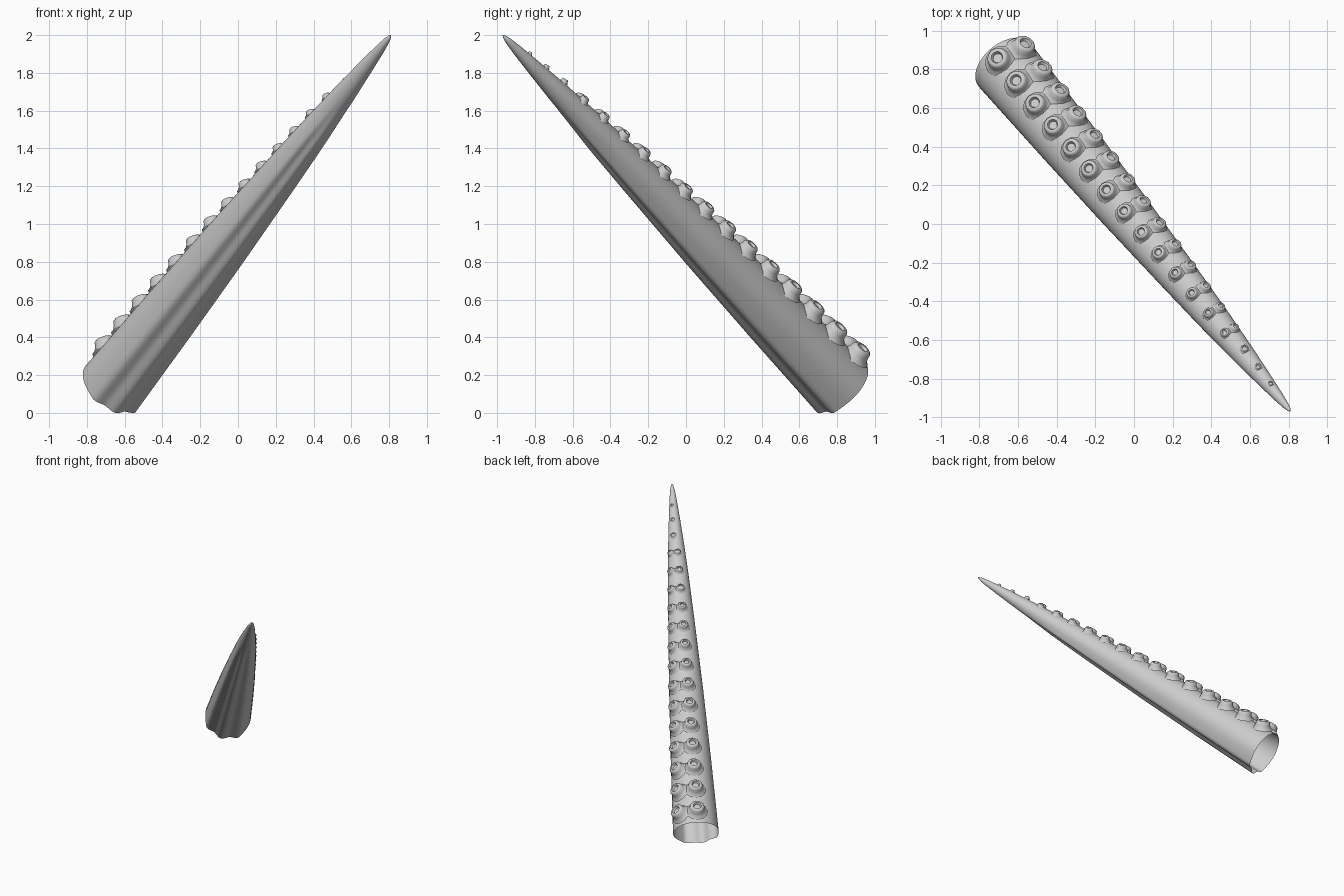
import bpy, bmesh, math
from mathutils import Vector

if "Cube" in bpy.data.objects:
    bpy.data.objects.remove(bpy.data.objects["Cube"])

BASE, TIP = Vector((-0.67, 0.825, 0.14)), Vector((0.81, -0.97, 2.0))
AXIS = (TIP - BASE).normalized()
LENGTH = (TIP - BASE).length
UP = Vector((-0.1, 0.67, 0.74))             # side that carries the suckers
UP = (UP - AXIS * UP.dot(AXIS)).normalized()
SIDE = AXIS.cross(UP)

skin = bpy.data.materials.new("pale grey skin")
skin.diffuse_color = (0.6, 0.6, 0.6, 1)
skin.use_nodes = True
skin.node_tree.nodes["Principled BSDF"].inputs["Base Color"].default_value = skin.diffuse_color

# (distance along the arm, radius)
PROFILE = [(0, .175), (.6, .155), (1.2, .131), (1.8, .101), (2.2, .079), (2.5, .058),
           (2.7, .041), (2.85, .027), (2.93, .017), (2.965, .009), (LENGTH, .001)]


def radius(s):
    for (s0, r0), (s1, r1) in zip(PROFILE, PROFILE[1:]):
        if s <= s1:
            return r0 + (r1 - r0) * (s - s0) / (s1 - s0)
    return PROFILE[-1][1]


def radial(angle):
    return UP * math.cos(angle) + SIDE * math.sin(angle)


def flute(angle, s):
    """Three soft ridges along the underside, fading toward the tip."""
    phi = abs(math.degrees(angle) - 180)
    fade = max(0, min(1, (2.45 - s) / 0.35))
    if phi < 42:
        k = .035 + .06 * math.cos(2 * math.pi * phi / 42)
    else:
        k = .095 * max(0, 1 - (phi - 42) / 30) ** 2
    return 1 + k * fade


def finish(name, bm, angle):
    bmesh.ops.recalc_face_normals(bm, faces=bm.faces)
    mesh = bpy.data.meshes.new(name)
    bm.to_mesh(mesh)
    bm.free()
    mesh.materials.append(skin)
    ob = bpy.data.objects.new(name, mesh)
    bpy.context.collection.objects.link(ob)
    bpy.ops.object.select_all(action='DESELECT')
    ob.select_set(True)
    bpy.context.view_layer.objects.active = ob
    bpy.ops.object.shade_smooth_by_angle(angle=math.radians(angle))


def bridge(bm, a, b):
    n = len(a)
    for i in range(n):
        j = (i + 1) % n
        bm.faces.new((a[i], a[j], b[j], b[i]))


# Tapered arm, open at the base
bm = bmesh.new()
N = 60
stations = sorted({round(LENGTH * i / 40, 4) for i in range(40)} | {p[0] for p in PROFILE})
rings = []
for s in stations:
    rings.append([bm.verts.new(BASE + AXIS * s + radial(t) * radius(s) * flute(t, s))
                  for t in (2 * math.pi * i / N for i in range(N))])
for a, b in zip(rings, rings[1:]):
    bridge(bm, a, b)
bm.faces.new(rings[-1])
finish("arm", bm, 50)

# Sucker outline: (radius, height), flared foot, rim, then hollow cup
CUP = [(1.25, -.12), (1.0, .12), (.86, .45), (.8, .85), (.66, 1.0), (.46, 1.0), (.36, .75)]


def sucker(bm, s, angle):
    r = radius(s)
    size = r * .40
    out = radial(angle)
    foot = BASE + AXIS * s + out * r
    normal = (out + AXIS * .25).normalized()     # leans toward the tip
    across = AXIS.cross(out)
    along = across.cross(normal)
    rows = []
    for cr, ch in CUP:
        rows.append([bm.verts.new(foot + normal * ch * r * .36 + size * cr *
                                  (across * math.cos(t) + along * math.sin(t)))
                     for t in (2 * math.pi * i / 12 for i in range(12))])
    for a, b in zip(rows, rows[1:]):
        bridge(bm, a, b)
    bm.faces.new(rows[-1])


# Two rows of suckers, then a single row near the tip
bm = bmesh.new()
for i in range(14):
    s = .10 + .19 * i - .00125 * i * i
    for sign in (1, -1):
        sucker(bm, s, sign * math.radians(22))
for s in (2.51, 2.65, 2.78):
    sucker(bm, s, 0)
finish("suckers", bm, 50)
